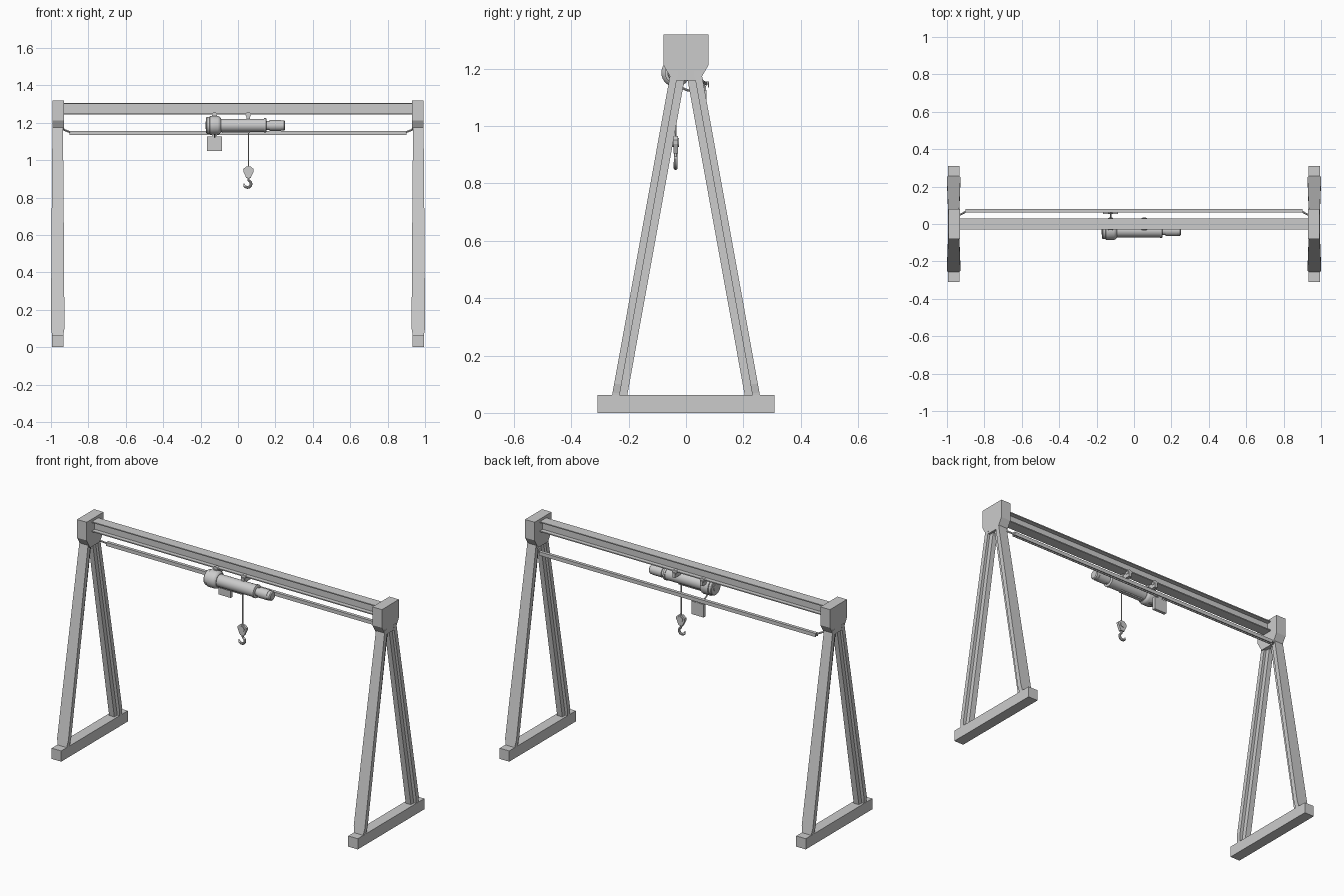
import bpy, bmesh, math
from mathutils import Vector

if "Cube" in bpy.data.objects:
    bpy.data.objects.remove(bpy.data.objects["Cube"])


def add(name, bm, smooth=False):
    bmesh.ops.recalc_face_normals(bm, faces=bm.faces)
    me = bpy.data.meshes.new(name)
    bm.to_mesh(me)
    bm.free()
    ob = bpy.data.objects.new(name, me)
    bpy.context.collection.objects.link(ob)
    if smooth:
        bpy.ops.object.select_all(action='DESELECT')
        ob.select_set(True)
        bpy.context.view_layer.objects.active = ob
        bpy.ops.object.shade_smooth_by_angle(angle=math.radians(35))
    return ob


def loft(name, rings, smooth=False):
    """Skin equal-length point rings and cap both ends."""
    bm = bmesh.new()
    vs = [[bm.verts.new(p) for p in r] for r in rings]
    n = len(vs[0])
    for a, b in zip(vs, vs[1:]):
        for i in range(n):
            j = (i + 1) % n
            bm.faces.new((a[i], a[j], b[j], b[i]))
    bm.faces.new(vs[0][::-1])
    bm.faces.new(vs[-1])
    return add(name, bm, smooth)


def box(name, x0, x1, y0, y1, z0, z1):
    return loft(name, [[(x0, y0, z), (x1, y0, z), (x1, y1, z), (x0, y1, z)] for z in (z0, z1)])


def extrude_x(name, yz, x0, x1):
    return loft(name, [[(x, y, z) for y, z in yz] for x in (x0, x1)])


def extrude_y(name, xz, y0, y1):
    return loft(name, [[(x, y, z) for x, z in xz] for y in (y0, y1)])


def lathe_x(name, prof, y, z, n=32):
    rings = [[(x, y + r * math.cos(2 * math.pi * i / n), z + r * math.sin(2 * math.pi * i / n))
              for i in range(n)] for x, r in prof]
    return loft(name, rings, True)


def disc_y(name, x, z, r, y0, y1, n=20):
    ob = extrude_y(name, [(x + r * math.cos(2 * math.pi * i / n), z + r * math.sin(2 * math.pi * i / n))
                          for i in range(n)], y0, y1)
    return ob


def tube(name, pts, radii, n=10):
    pts = [Vector(p) for p in pts]
    rings = []
    for i, p in enumerate(pts):
        t = (pts[min(i + 1, len(pts) - 1)] - pts[max(i - 1, 0)]).normalized()
        ref = Vector((0, 1, 0)) if abs(t.y) < 0.7 else Vector((1, 0, 0))
        u = t.cross(ref).normalized()
        v = t.cross(u)
        rings.append([p + radii[i] * (math.cos(a) * u + math.sin(a) * v)
                      for a in (2 * math.pi * k / n for k in range(n))])
    return loft(name, rings, True)


def leg_y(z):
    return 0.258 + (0.055 - 0.258) * (z - 0.06) / 1.12


# End frames: foot, two T-section legs and head block
for sx, side in ((-1, "left"), (1, "right")):
    cx = 0.964 * sx
    box(side + "_foot_beam", cx - 0.031, cx + 0.031, -0.309, 0.309, 0, 0.063)
    for sy, end in ((-1, "front"), (1, "back")):
        def strip(name, d0, d1, levels):
            loft(name, [[(cx + w * s, sy * (leg_y(z) - d), z)
                         for s, d in ((-1, d0), (1, d0), (1, d1), (-1, d1))] for z, w in levels])
        strip(f"{side}_{end}_leg_flange", 0, 0.026,
              [(0.055, 0.030), (0.07, 0.031), (0.10, 0.036), (0.45, 0.034), (0.85, 0.031), (1.19, 0.028)])
        strip(f"{side}_{end}_leg_web", 0.025, 0.053, [(0.055, 0.017), (1.17, 0.014)])
    hx = 0.96 * sx
    extrude_x(side + "_head_block", [(-0.079, 1.32), (-0.079, 1.213), (-0.047, 1.158),
                                     (0.047, 1.158), (0.079, 1.213), (0.079, 1.32)], hx - 0.031, hx + 0.031)
    # Arm holding the power rail
    tube(side + "_rail_arm", [(0.94 * sx, 0.045, 1.168), (0.925 * sx, 0.052, 1.16), (0.89 * sx, 0.071, 1.146)],
         [0.005] * 3, 8)

# Main I-beam
h, w, t, c, tw = 0.03, 0.03, 0.006, 1.275, 0.005
half = [(tw, -h + t), (w, -h + t), (w, -h)]
prof = [(y, c + z) for y, z in half] + [(-y, c + z) for y, z in half[::-1]]
prof += [(-y, c - z) for y, z in half] + [(y, c - z) for y, z in half[::-1]]
extrude_x("main_beam", prof, -0.932, 0.932)

# Power rail, a channel open at the bottom
extrude_x("power_rail", [(0.062, 1.135), (0.062, 1.156), (0.081, 1.156), (0.081, 1.135),
                         (0.076, 1.135), (0.076, 1.151), (0.067, 1.151), (0.067, 1.135)], -0.9, 0.9)

# Hoist: gearbox, drum and motor along x
HY, HZ = -0.036, 1.186
lathe_x("hoist_gearbox", [(-0.170, 0.034), (-0.170, 0.042), (-0.166, 0.045), (-0.152, 0.045), (-0.150, 0.050),
                          (-0.108, 0.050), (-0.098, 0.046), (-0.092, 0.038)], HY, HZ)
lathe_x("hoist_end_cap", [(-0.174, 0.015), (-0.172, 0.022), (-0.165, 0.022)], HY, HZ)
lathe_x("hoist_drum", [(-0.095, 0.035), (0.138, 0.035), (0.138, 0.038), (0.150, 0.038), (0.153, 0.032)], HY, HZ)
lathe_x("hoist_motor", [(0.15, 0.024), (0.168, 0.024), (0.168, 0.029), (0.23, 0.029), (0.23, 0.027),
                        (0.246, 0.027), (0.251, 0.022)], HY, HZ - 0.001)
box("rope_guide", -0.085, 0.065, HY - 0.011, HY + 0.011, 1.146, 1.158)

# Trolley hangers between hoist and beam
for x, name in ((-0.125, "left"), (0.055, "right")):
    for y in (-0.031, 0.012):
        disc_y(f"{name}_trolley_wheel", x, 1.242, 0.014, y, y + 0.019)
    box(name + "_trolley_hanger", x - 0.009, x + 0.009, -0.036, 0.036, 1.212, 1.24)

# Control box under the rail with its cable from the hoist
box("control_box", -0.165, -0.085, 0.054, 0.072, 1.05, 1.126)
box("control_box_bracket", -0.138, -0.112, 0.055, 0.07, 1.12, 1.14)
tube("supply_cable", [(-0.125, -0.03 + 0.095 * k / 8, 1.145 - 0.022 * math.sin(math.pi * k / 8)) for k in range(9)],
     [0.004] * 9, 8)

# Rope, hook block and hook
RX, RY = 0.056, -0.036
tube("hoist_rope", [(RX, RY, 1.16), (RX, RY, 0.95)], [0.003] * 2, 8)
extrude_y("hook_block", [(RX - 0.012, 0.966), (RX + 0.012, 0.966), (RX + 0.028, 0.952), (RX + 0.027, 0.938),
                         (RX + 0.012, 0.905), (RX - 0.012, 0.905), (RX - 0.027, 0.938), (RX - 0.028, 0.952)],
          RY - 0.008, RY + 0.008)
for s in (-1, 1):
    disc_y("hook_block_sheave", RX, 0.943, 0.016, RY + s * 0.007, RY + s * 0.012)
path = [(RX, 0.912), (RX, 0.897)]
radii = [0.006, 0.006]
for k in range(15):
    a = math.radians(70 - 255 * k / 14)
    path.append((RX - 0.005 + 0.019 * math.cos(a), 0.873 + 0.019 * math.sin(a)))
    radii.append(0.006 + 0.0015 * math.sin(math.pi * k / 14) - 0.003 * (k > 12))
tube("hook", [(x, RY, z) for x, z in path], radii, 10)
